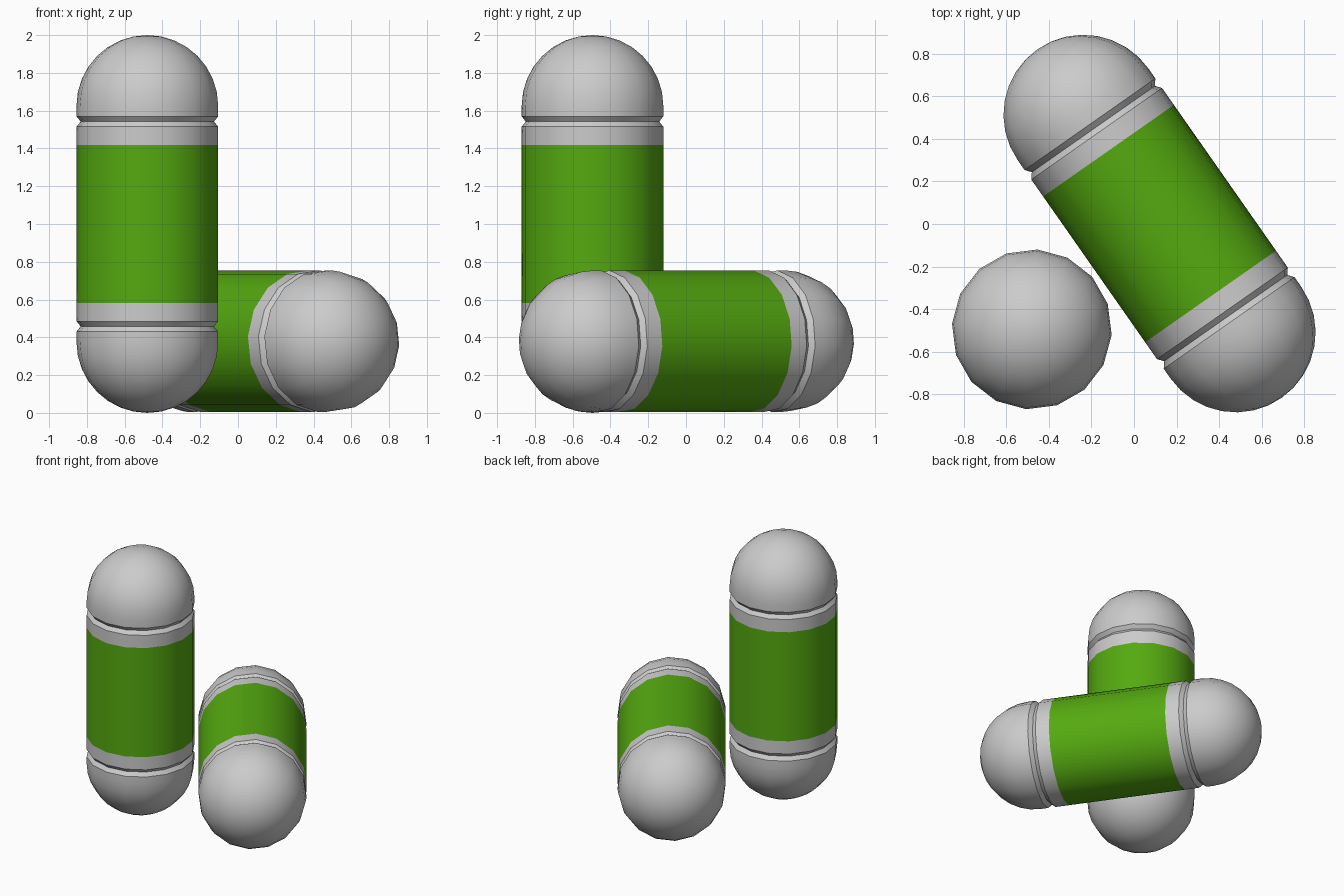
import bpy, bmesh
from math import sin, cos, pi, radians
from mathutils import Matrix

if "Cube" in bpy.data.objects:
    bpy.data.objects.remove(bpy.data.objects["Cube"])

R, STRAIGHT, SIDES, STEPS = 0.376, 0.625, 16, 8

green = bpy.data.materials.new("green")
green.diffuse_color = (0.09, 0.40, 0.005, 1)
green.use_nodes = True
green.node_tree.nodes["Principled BSDF"].inputs["Base Color"].default_value = green.diffuse_color


def lathe(name, profile, matrix, mat=None):
    """Spin an (r, z) profile about z and place it."""
    bm = bmesh.new()
    verts = [bm.verts.new((r, 0, z)) for r, z in profile]
    edges = [bm.edges.new(pair) for pair in zip(verts, verts[1:])]
    bmesh.ops.spin(bm, geom=verts + edges, axis=(0, 0, 1), cent=(0, 0, 0),
                   angle=2 * pi, steps=SIDES)
    bmesh.ops.remove_doubles(bm, verts=bm.verts[:], dist=1e-4)
    bmesh.ops.recalc_face_normals(bm, faces=bm.faces[:])
    # make sure the shell faces outwards
    face = max(bm.faces, key=lambda f: f.calc_center_median().xy.length)
    if face.normal.xy.dot(face.calc_center_median().xy) < 0:
        bmesh.ops.reverse_faces(bm, faces=bm.faces[:])
    mesh = bpy.data.meshes.new(name)
    bm.to_mesh(mesh)
    bm.free()
    ob = bpy.data.objects.new(name, mesh)
    bpy.context.collection.objects.link(ob)
    ob.matrix_world = matrix
    if mat:
        mesh.materials.append(mat)
    bpy.ops.object.select_all(action='DESELECT')
    ob.select_set(True)
    bpy.context.view_layer.objects.active = ob
    bpy.ops.object.shade_smooth_by_angle(angle=radians(30))


# dome, V groove and collar of one end
dome = [(R * sin(i * pi / 2 / STEPS), STRAIGHT + 0.375 * cos(i * pi / 2 / STEPS))
        for i in range(STEPS + 1)]
cap = dome + [(R, 0.57), (R - 0.022, 0.542), (R, 0.515), (R, 0.418)]


def capsule(prefix, matrix):
    lathe(prefix + "_upper_cap", cap, matrix)
    lathe(prefix + "_lower_cap", [(r, -z) for r, z in cap], matrix)
    lathe(prefix + "_sleeve", [(R, -0.418), (R, 0.418)], matrix, green)


# standing capsule
capsule("standing", Matrix.Translation((-0.48, -0.495, 1.0))
        @ Matrix.Rotation(radians(-4), 4, 'Z'))
# lying capsule
capsule("lying", Matrix.Translation((0.12, 0.002, 0.379))
        @ Matrix.Rotation(radians(35), 4, 'Z')
        @ Matrix.Rotation(radians(90), 4, 'X')
        @ Matrix.Rotation(radians(-4), 4, 'Z'))
